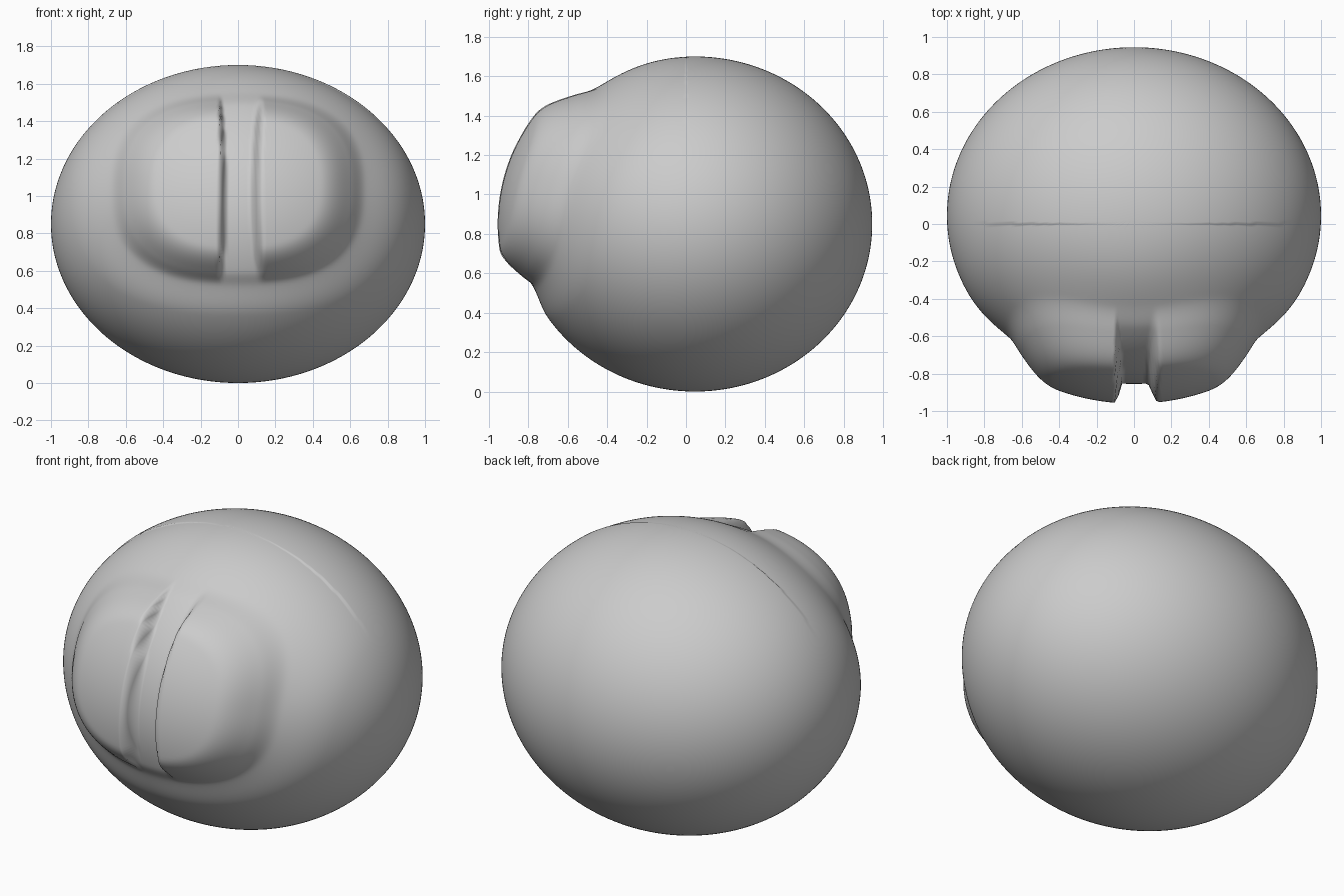
import bpy, bmesh
from mathutils import Vector

if "Cube" in bpy.data.objects:
    bpy.data.objects.remove(bpy.data.objects["Cube"])

CENTRE = Vector((0, 0.045, 0.85))
RADII = Vector((1.0, 0.9, 0.85))


def smooth(a, b, v):
    t = max(0.0, min(1.0, (v - a) / (b - a)))
    return t * t * (3 - 2 * t)


def swelling(p):
    """Height of the two front lobes above the plain ellipsoid."""
    if p.y > 0:
        return 0.0
    h = (p.z - 1.04) / 0.52
    r = (abs(p.x / 0.69) ** 2.6 + abs(h) ** 2.6) ** (1 / 2.6)
    lobe = 0.105 * (1 - smooth(0.58, 1.0, r))
    # shallow hollow around the lobes
    hollow = 0.014 * smooth(0.85, 1.02, r) * (1 - smooth(1.02, 1.3, r))
    # groove between the lobes, steeper on its right wall
    flare = 0.03 * h * h
    if p.x < 0:
        wall = smooth(0.066, 0.084, -p.x - flare * 0.7)
    else:
        wall = smooth(0.066, 0.115, p.x - flare)
    return lobe * wall - hollow


# Body: an ellipsoid pushed out along its normals
bm = bmesh.new()
bmesh.ops.create_uvsphere(bm, u_segments=400, v_segments=160, radius=1)
for v in bm.verts:
    n = Vector([c / r for c, r in zip(v.co, RADII)]).normalized()
    p = CENTRE + Vector([c * r for c, r in zip(v.co, RADII)])
    v.co = p + n * swelling(p)
for f in bm.faces:
    f.smooth = True

mesh = bpy.data.meshes.new("body")
bm.to_mesh(mesh)
bm.free()
body = bpy.data.objects.new("body", mesh)
bpy.context.collection.objects.link(body)

# Plain grey material
grey = bpy.data.materials.new("light_grey")
grey.use_nodes = True
colour = (0.6, 0.6, 0.6, 1)
grey.diffuse_color = colour
grey.node_tree.nodes["Principled BSDF"].inputs["Base Color"].default_value = colour
mesh.materials.append(grey)
